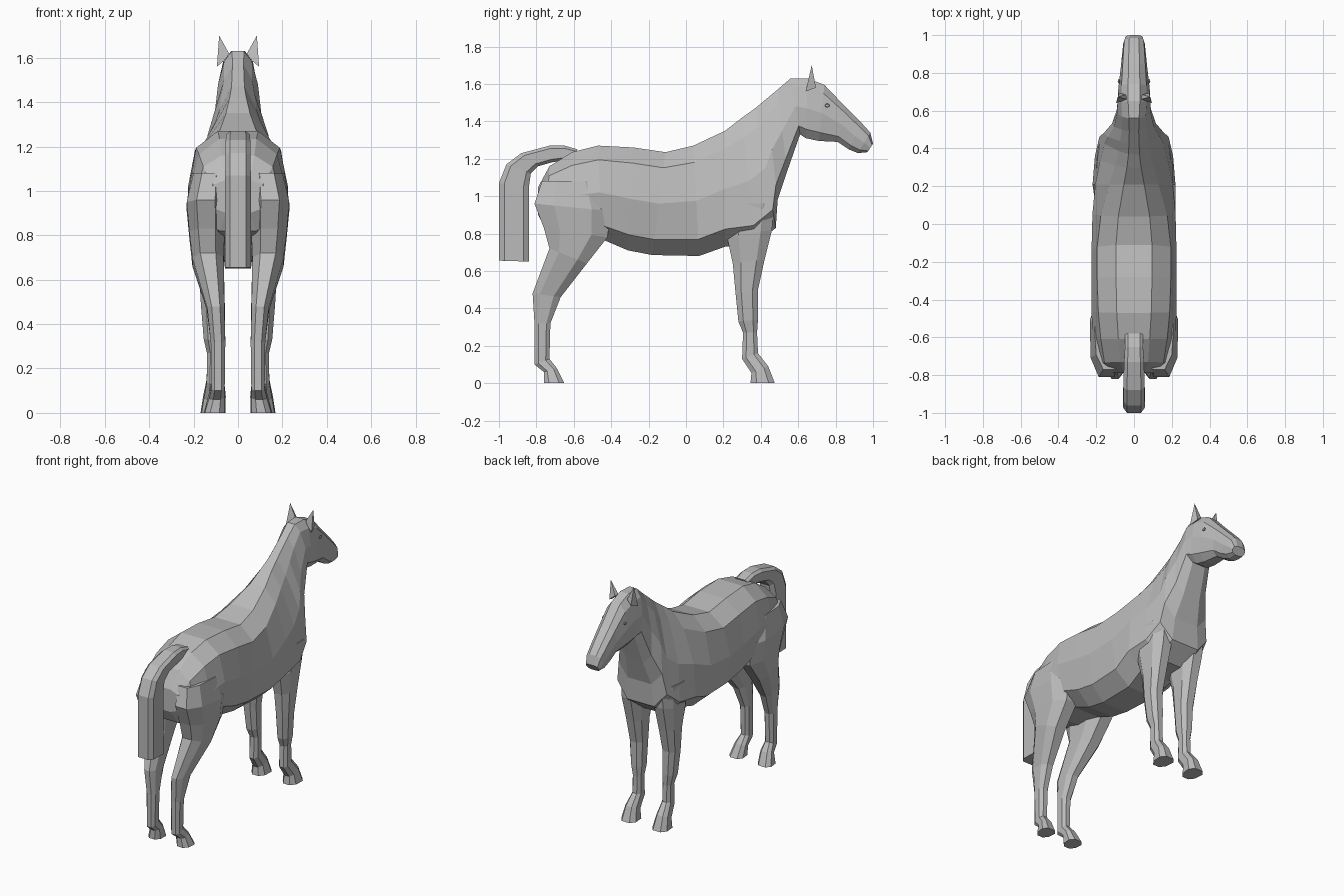
import bpy, bmesh, math
from mathutils import Vector

coat = bpy.data.materials.new("grey coat")
coat.diffuse_color = (0.5, 0.5, 0.5, 1)


def power(v, e):
    return math.copysign(abs(v) ** e, v)


def finish(name, bm):
    bmesh.ops.recalc_face_normals(bm, faces=bm.faces)
    me = bpy.data.meshes.new(name)
    bm.to_mesh(me)
    bm.free()
    me.materials.append(coat)
    ob = bpy.data.objects.new(name, me)
    bpy.context.collection.objects.link(ob)
    return ob


def loft(name, sections, n, e, side=1):
    """Skin rings given as (y1, z1, y2, z2, x centre, half width at 1, half width at 2)."""
    bm = bmesh.new()
    rings = []
    peak = math.cos(math.pi / n) ** e
    for y1, z1, y2, z2, xc, w1, w2 in sections:
        a, b = Vector((0, y1, z1)), Vector((0, y2, z2))
        ring = []
        for i in range(n):
            t = (i + 0.5) * 2 * math.pi / n
            c = power(math.cos(t), e) / peak
            s = power(math.sin(t), e)
            w = w1 * (1 + c) / 2 + w2 * (1 - c) / 2
            p = (a + b) / 2 + (a - b) / 2 * c
            ring.append(bm.verts.new((side * (xc + w * s), p.y, p.z)))
        rings.append(ring)
    for r, q in zip(rings, rings[1:]):
        for i in range(n):
            j = (i + 1) % n
            bm.faces.new((r[i], r[j], q[j], q[i]))
    bm.faces.new(rings[0])
    bm.faces.new(rings[-1])
    return finish(name, bm)


# Trunk, neck and head: back line point, belly line point, widths
body = [
    (-0.79, 1.05, -0.79, 0.90, 0, 0.13, 0.13),
    (-0.73, 1.16, -0.75, 0.82, 0, 0.18, 0.20),
    (-0.61, 1.235, -0.60, 0.77, 0, 0.20, 0.24),
    (-0.47, 1.27, -0.45, 0.77, 0, 0.22, 0.23),
    (-0.28, 1.26, -0.31, 0.71, 0, 0.23, 0.22),
    (-0.11, 1.235, -0.18, 0.685, 0, 0.23, 0.22),
    (0.04, 1.27, 0.07, 0.68, 0, 0.20, 0.24),
    (0.21, 1.35, 0.21, 0.73, 0, 0.13, 0.28),
    (0.30, 1.42, 0.37, 0.74, 0, 0.09, 0.27),
    (0.37, 1.47, 0.48, 0.83, 0, 0.07, 0.24),
    (0.43, 1.52, 0.49, 0.98, 0, 0.065, 0.21),
    (0.49, 1.57, 0.54, 1.13, 0, 0.06, 0.15),
    (0.56, 1.63, 0.61, 1.33, 0, 0.065, 0.115),
    (0.65, 1.63, 0.64, 1.31, 0, 0.075, 0.10),
    (0.74, 1.595, 0.71, 1.295, 0, 0.075, 0.09),
    (0.85, 1.48, 0.81, 1.29, 0, 0.07, 0.07),
    (0.94, 1.39, 0.87, 1.25, 0, 0.065, 0.06),
    (0.985, 1.34, 0.92, 1.23, 0, 0.06, 0.055),
    (1.0, 1.28, 0.97, 1.235, 0, 0.05, 0.045),
]
loft("body", body, 10, 0.75)

# Legs: front point, back point, x centre, half widths
hind = [
    (-0.46, 1.08, -0.77, 1.08, 0.13, 0.09, 0.07),
    (-0.40, 0.92, -0.81, 0.96, 0.145, 0.095, 0.09),
    (-0.42, 0.78, -0.76, 0.83, 0.14, 0.085, 0.085),
    (-0.53, 0.64, -0.73, 0.72, 0.135, 0.075, 0.075),
    (-0.67, 0.46, -0.82, 0.48, 0.10, 0.045, 0.04),
    (-0.725, 0.32, -0.81, 0.32, 0.09, 0.035, 0.035),
    (-0.73, 0.13, -0.81, 0.10, 0.09, 0.032, 0.032),
    (-0.69, 0.08, -0.76, 0.06, 0.095, 0.045, 0.035),
    (-0.65, 0.00, -0.76, 0.00, 0.105, 0.055, 0.045),
]
fore = [
    (0.47, 0.96, 0.24, 0.96, 0.12, 0.07, 0.09),
    (0.46, 0.82, 0.22, 0.78, 0.12, 0.07, 0.08),
    (0.42, 0.66, 0.25, 0.64, 0.12, 0.06, 0.06),
    (0.385, 0.50, 0.265, 0.48, 0.12, 0.05, 0.05),
    (0.385, 0.34, 0.28, 0.33, 0.115, 0.042, 0.042),
    (0.38, 0.27, 0.305, 0.27, 0.11, 0.032, 0.032),
    (0.385, 0.16, 0.30, 0.13, 0.11, 0.033, 0.033),
    (0.44, 0.09, 0.35, 0.055, 0.115, 0.045, 0.04),
    (0.475, 0.00, 0.345, 0.00, 0.115, 0.06, 0.05),
]
for label, side in (("right", 1), ("left", -1)):
    loft("hind_leg_" + label, hind, 8, 0.8, side)
    loft("front_leg_" + label, fore, 8, 0.8, side)

# Tail: outer edge point, inner edge point
tail = [
    (-0.58, 1.25, -0.60, 1.19, 0, 0.05, 0.05),
    (-0.65, 1.27, -0.66, 1.19, 0, 0.05, 0.05),
    (-0.73, 1.27, -0.72, 1.18, 0, 0.055, 0.055),
    (-0.88, 1.23, -0.79, 1.16, 0, 0.06, 0.055),
    (-0.96, 1.17, -0.83, 1.12, 0, 0.06, 0.055),
    (-1.0, 1.07, -0.84, 1.05, 0, 0.06, 0.06),
    (-1.0, 0.655, -0.84, 0.65, 0, 0.06, 0.06),
]
loft("tail", tail, 8, 0.5)

# Ears and brows
for label, side in (("right", 1), ("left", -1)):
    bm = bmesh.new()
    base = [bm.verts.new((side * x, y, z)) for x, y, z in
            ((0.035, 0.66, 1.61), (0.095, 0.64, 1.56), (0.08, 0.695, 1.58), (0.045, 0.685, 1.61))]
    tip = bm.verts.new((side * 0.085, 0.672, 1.70))
    bm.faces.new(base)
    for i in range(4):
        bm.faces.new((base[i], base[(i + 1) % 4], tip))
    finish("ear_" + label, bm)

    bm = bmesh.new()
    bmesh.ops.create_icosphere(bm, subdivisions=1, radius=0.014)
    eye = finish("eye_" + label, bm)
    eye.scale = (0.5, 1, 0.8)
    eye.location = (side * 0.08, 0.755, 1.485)
